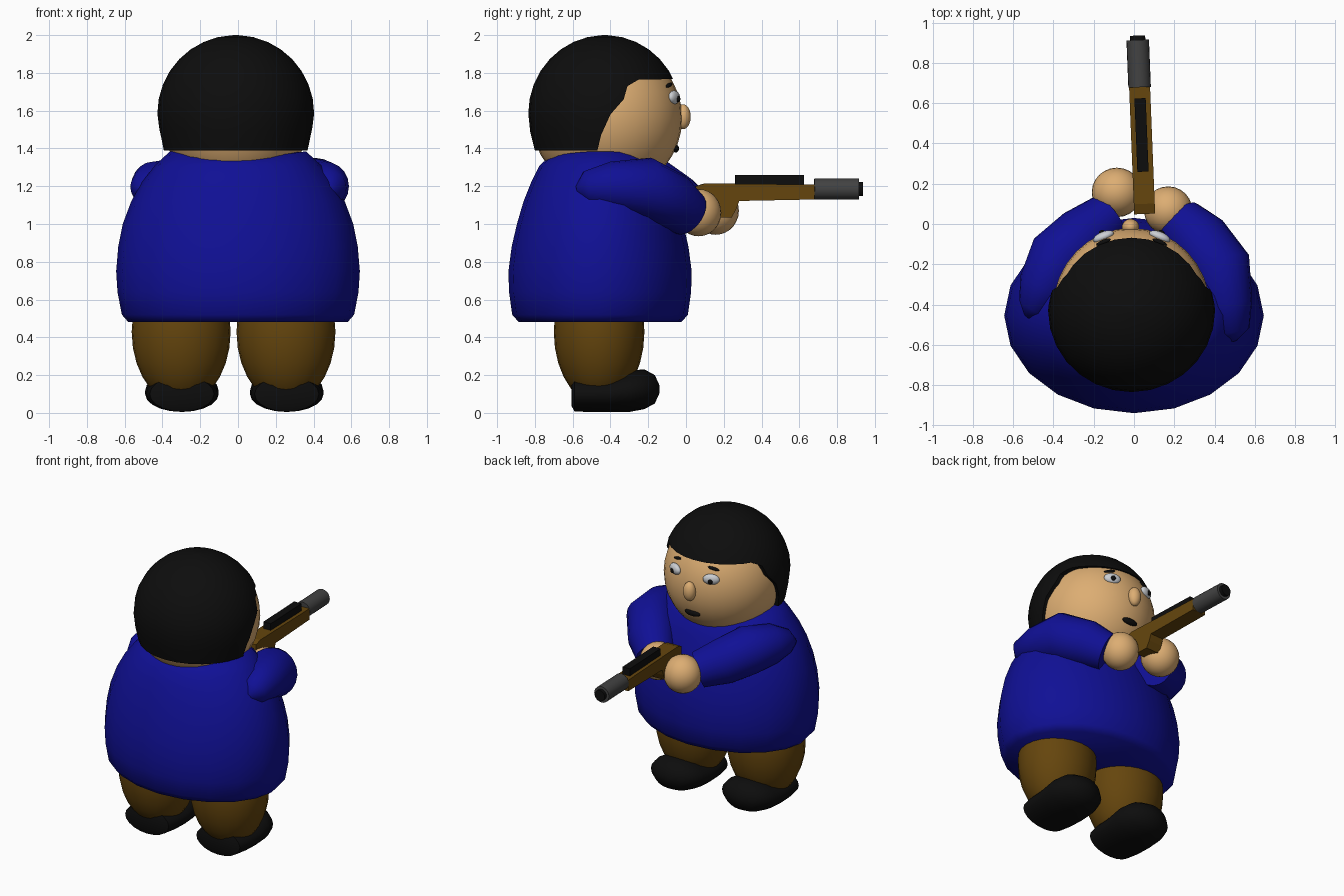
import bpy, bmesh, math
from mathutils import Vector, Matrix

if "Cube" in bpy.data.objects:
    bpy.data.objects.remove(bpy.data.objects["Cube"])

mats = {}
COLORS = {"blue": (0.005, 0.005, 0.3), "brown": (0.13, 0.06, 0.004), "skin": (0.72, 0.42, 0.17),
          "black": (0.004, 0.004, 0.004), "steel": (0.055, 0.055, 0.055), "white": (0.6, 0.62, 0.65)}


def finish(bm, name, color, smooth=35):
    bmesh.ops.recalc_face_normals(bm, faces=bm.faces[:])
    me = bpy.data.meshes.new(name)
    bm.to_mesh(me)
    bm.free()
    ob = bpy.data.objects.new(name, me)
    bpy.context.collection.objects.link(ob)
    if color not in mats:
        mats[color] = bpy.data.materials.new(color)
        mats[color].diffuse_color = (*COLORS[color], 1)
    me.materials.append(mats[color])
    bpy.ops.object.select_all(action='DESELECT')
    ob.select_set(True)
    bpy.context.view_layer.objects.active = ob
    if smooth:
        bpy.ops.object.shade_smooth_by_angle(angle=math.radians(smooth))
    return ob


def loft(name, rings, color, n=20, sag=0, smooth=50):
    """Skin rings given as (centre, u axis, v axis); sag lowers the last ring along v."""
    bm = bmesh.new()
    loops = []
    for i, (c, u, v) in enumerate(rings):
        loop = []
        for k in range(n):
            a = 2 * math.pi * k / n
            p = Vector(c) + Vector(u) * math.cos(a) + Vector(v) * math.sin(a)
            if i == len(rings) - 1:
                p.z -= sag * math.sin(a) ** 2
            loop.append(bm.verts.new(p))
        loops.append(loop)
    for a, b in zip(loops, loops[1:]):
        for k in range(n):
            bm.faces.new((a[k], a[(k + 1) % n], b[(k + 1) % n], b[k]))
    bm.faces.new(loops[0])
    bm.faces.new(loops[-1])
    return finish(bm, name, color, smooth)


def ball(name, loc, radii, color, turn=0, tilt=0, seg=24):
    bm = bmesh.new()
    m = (Matrix.Translation(loc) @ Matrix.Rotation(turn, 4, 'Z') @ Matrix.Rotation(tilt, 4, 'Y')
         @ Matrix.Diagonal((*radii, 1)))
    bmesh.ops.create_uvsphere(bm, u_segments=seg, v_segments=seg // 2 + 2, radius=1, matrix=m)
    return finish(bm, name, color, 60)


def prism(name, profile, x0, x1, color):
    """Side profile in (y, z) extruded along x."""
    bm = bmesh.new()
    f = bm.faces.new([bm.verts.new((x0, y, z)) for y, z in profile])
    r = bmesh.ops.extrude_face_region(bm, geom=[f])
    bmesh.ops.translate(bm, verts=[g for g in r["geom"] if isinstance(g, bmesh.types.BMVert)],
                        vec=(x1 - x0, 0, 0))
    return finish(bm, name, color, 0)


# Sweater body
body = [(0.48, 0.58, 0.43), (0.52, 0.615, 0.465), (0.64, 0.638, 0.482), (0.75, 0.645, 0.485),
        (0.88, 0.634, 0.468), (1.0, 0.61, 0.44), (1.12, 0.565, 0.405), (1.22, 0.51, 0.365),
        (1.31, 0.44, 0.32), (1.385, 0.36, 0.27)]
loft("sweater", [((0, -0.455, z), (rx, 0, 0), (0, ry, 0)) for z, rx, ry in body], "blue", sag=0.03)

# Sleeves: path points with radius
sleeves = {
    "right_sleeve": [(0.49, -0.58, 1.18, 0.02), (0.485, -0.53, 1.19, 0.09), (0.46, -0.4, 1.2, 0.13),
                     (0.42, -0.22, 1.19, 0.165), (0.32, -0.08, 1.12, 0.155), (0.23, 0.01, 1.055, 0.125)],
    "left_sleeve": [(-0.53, -0.46, 1.18, 0.02), (-0.5, -0.42, 1.19, 0.08), (-0.45, -0.32, 1.2, 0.13),
                    (-0.37, -0.17, 1.19, 0.16), (-0.25, -0.06, 1.12, 0.15), (-0.125, 0.04, 1.065, 0.12)]}
for name, pts in sleeves.items():
    rings = []
    for i, p in enumerate(pts):
        d = Vector(pts[min(i + 1, len(pts) - 1)][:3]) - Vector(pts[max(i - 1, 0)][:3])
        u = d.cross(Vector((0, 0, 1))).normalized()
        v = u.cross(d).normalized()
        rings.append((p[:3], u * p[3], v * p[3]))
    loft(name, rings, "blue")

# Hands
ball("right_hand", (0.17, 0.067, 1.06), (0.12, 0.12, 0.125), "skin")
ball("left_hand", (-0.085, 0.157, 1.07), (0.125, 0.123, 0.127), "skin")

# Legs and shoes
shoe = [(-0.605, 0.1, 0.11, 0.065), (-0.59, 0.1, 0.17, 0.093), (-0.5, 0.1, 0.19, 0.095),
        (-0.4, 0.1, 0.195, 0.095), (-0.3, 0.115, 0.195, 0.11), (-0.22, 0.125, 0.17, 0.105),
        (-0.165, 0.125, 0.11, 0.075), (-0.14, 0.125, 0.03, 0.02)]
for side, x in (("left", -0.301), ("right", 0.254)):
    ball(side + "_leg", (x, -0.46, 0.43), (0.262, 0.24, 0.385), "brown")
    loft(side + "_shoe", [((x + 0.004, y, z), (rx, 0, 0), (0, 0, rz)) for y, z, rx, rz in shoe],
         "black", smooth=60)

# Head
HX, HY, HZ = -0.012, -0.42, 1.56
ball("head", (HX, HY, HZ), (0.39, 0.4, 0.4), "skin", seg=32)

# Hair: bowl shape with the face area cut away
hair_rings = [(1.39, 0.385, 0.37), (1.49, 0.403, 0.395)]
for k in range(9):
    a = math.radians(k * 11)
    hair_rings.append((1.585 + 0.415 * math.sin(a), 0.415 * math.cos(a), 0.405 * math.cos(a)))
hair_rings.append((2.0, 0.01, 0.01))
hair = loft("hair", [((HX, -0.43, z), (rx, 0, 0), (0, ry, 0)) for z, rx, ry in hair_rings],
            "black", n=28)
cutter = prism("hair_cutter", [(0.2, 1.77), (-0.25, 1.765), (-0.31, 1.73), (-0.33, 1.66), (-0.4, 1.58),
                               (-0.45, 1.47), (-0.49, 1.3), (0.2, 1.3)], -0.7, 0.7, "black")
cutter.hide_render = True
mod = hair.modifiers.new("face_opening", 'BOOLEAN')
mod.object = cutter
mod.operation = 'DIFFERENCE'
mod.solver = 'EXACT'
bpy.context.view_layer.update()
hair.data = bpy.data.meshes.new_from_object(hair.evaluated_get(bpy.context.evaluated_depsgraph_get()))
hair.modifiers.clear()
bpy.data.objects.remove(cutter)


# Face
def face_y(x, z):
    return HY + 0.4 * math.sqrt(1 - ((x - HX) / 0.39) ** 2 - ((z - HZ) / 0.4) ** 2)


for side, s in (("left", -1), ("right", 1)):
    x = HX + s * 0.14
    y = face_y(x, 1.67)
    ball(side + "_eye", (x, y, 1.67), (0.055, 0.025, 0.036), "white", -s * 0.4)
    ball(side + "_pupil", (x + s * 0.008, y + 0.021, 1.662), (0.016, 0.012, 0.017), "black", -s * 0.4, seg=12)
    ball(side + "_eyebrow", (x, face_y(x, 1.735), 1.735), (0.04, 0.012, 0.01), "black", -s * 0.4, s * 0.25, 12)
ball("nose", (HX - 0.005, -0.015, 1.568), (0.043, 0.04, 0.066), "skin")
ball("mouth", (HX, face_y(HX, 1.4) - 0.002, 1.4), (0.06, 0.018, 0.022), "black", seg=16)

# Rifle, built along y and then turned slightly
stock = [(0.05, 1.2), (0.1, 1.215), (0.68, 1.208), (0.68, 1.13), (0.28, 1.122), (0.265, 1.08),
         (0.24, 1.035), (0.14, 1.035), (0.08, 1.1), (0.05, 1.14)]
gun = [prism("gun_stock", stock, -0.052, 0.052, "brown"),
       prism("gun_rail", [(0.26, 1.2), (0.625, 1.2), (0.625, 1.26), (0.26, 1.26)], -0.028, 0.028, "black")]


def tube(name, y0, y1, z, r, color):
    return loft(name, [((0, y, z), (r, 0, 0), (0, 0, r)) for y in (y0, y1)], color)


gun.append(tube("gun_barrel", 0.68, 0.915, 1.185, 0.056, "steel"))
gun.append(tube("gun_muzzle", 0.9, 0.937, 1.185, 0.038, "black"))
for ob in gun:
    ob.data.transform(Matrix.Translation((0.055, 0.0, 0)) @ Matrix.Rotation(0.04, 4, 'Z'))

for m in bpy.data.materials:
    if m.users and not m.is_grease_pencil:
        m.use_nodes = True
        m.node_tree.nodes["Principled BSDF"].inputs["Base Color"].default_value = m.diffuse_color
